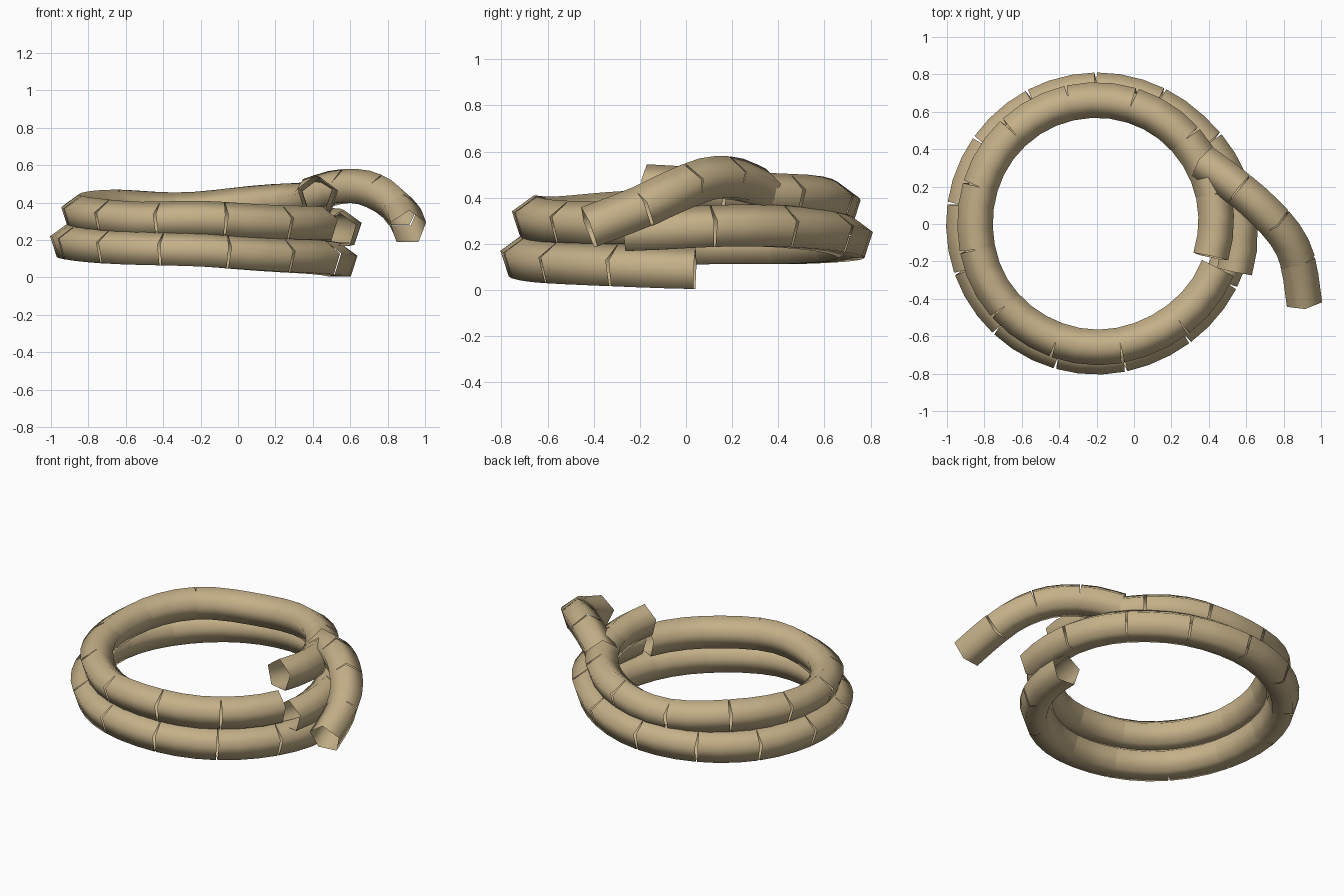
import bpy, bmesh, math
from mathutils import Vector

if "Cube" in bpy.data.objects:
    bpy.data.objects.remove(bpy.data.objects["Cube"])

tan = bpy.data.materials.new("rope tan")
tan.diffuse_color = (0.56, 0.44, 0.25, 1)
tan.use_nodes = True
tan.node_tree.nodes["Principled BSDF"].inputs["Base Color"].default_value = tan.diffuse_color

RADIUS, SIDES, SPANS = 0.1, 5, 3
CENTRE_X = -0.2


def smooth_path(keys, t):
    """Catmull-Rom through keys, t in 0..1 (keys are (parameter, a, b, ...))."""
    u = keys[0][0] + (keys[-1][0] - keys[0][0]) * t
    i = 0
    while i < len(keys) - 2 and abs(keys[i + 1][0] - keys[0][0]) < abs(u - keys[0][0]):
        i += 1
    f = (u - keys[i][0]) / (keys[i + 1][0] - keys[i][0])
    p = [keys[max(0, min(len(keys) - 1, k))] for k in range(i - 1, i + 3)]
    out = []
    for c in range(1, len(keys[0])):
        a, b, d, e = (q[c] for q in p)
        out.append(0.5 * (2 * b + (d - a) * f + (2 * a - 5 * b + 4 * d - e) * f * f
                          + (3 * b - a - 3 * d + e) * f ** 3))
    return u, out


def rope(name, point, segments):
    """Row of open five-sided sleeves; each one ends square to its own last span."""
    bm = bmesh.new()
    for s in range(segments):
        pts = [point((s + k / SPANS) / segments) for k in range(SPANS + 1)]
        rings = []
        for k, p in enumerate(pts):
            d = (pts[min(k + 1, SPANS)] - pts[max(k - 1, 0)]).normalized()
            side = d.cross(Vector((0, 0, 1))).normalized()
            up = side.cross(d)
            ring = []
            for j in range(SIDES):
                a = math.pi / 2 + math.tau * j / SIDES
                ring.append(bm.verts.new(p + RADIUS * (side * math.cos(a) + up * math.sin(a))))
            rings.append(ring)
        for r0, r1 in zip(rings, rings[1:]):
            for j in range(SIDES):
                n = (j + 1) % SIDES
                f = bm.faces.new((r0[j], r0[n], r1[n], r1[j]))
                f.smooth = True
                # faces point away from the sleeve axis
                mid = sum((v.co for v in r0 + r1), Vector()) / (2 * SIDES)
                f.normal_update()
                if f.normal.dot(f.calc_center_median() - mid) < 0:
                    f.normal_flip()
    me = bpy.data.meshes.new(name)
    bm.to_mesh(me)
    bm.free()
    me.materials.append(tan)
    ob = bpy.data.objects.new(name, me)
    bpy.context.collection.objects.link(ob)
    return ob


def coil(keys):
    def point(t):
        u, (r, z) = smooth_path(keys, t)
        a = math.radians(u)
        return Vector((CENTRE_X + r * math.cos(a), r * math.sin(a), z))
    return point


# lower turn: (angle, radius, height)
lower = [(3, .745, .085), (-30, .725, .10), (-60, .71, .115), (-90, .71, .14),
         (-130, .71, .155), (-180, .71, .19), (-225, .71, .195), (-270, .715, .22),
         (-315, .72, .26), (-345, .75, .27), (-379, .78, .25)]
rope("lower_coil", coil(lower), 14)

# upper turn, slightly tighter
upper = [(-20, .69, .28), (-60, .665, .29), (-90, .66, .31), (-120, .655, .305),
         (-150, .655, .325), (-180, .65, .345), (-225, .66, .37), (-262, .663, .355),
         (-300, .66, .395), (-330, .65, .41), (-376, .635, .445)]
rope("upper_coil", coil(upper), 12)

# loose end draped over the coils: (distance, x, y, z)
tail = [(0, .37, .33, .43), (.2, .52, .22, .475), (.41, .68, .085, .475),
        (.62, .81, -.06, .42), (.78, .875, -.2, .35), (1.03, .91, -.42, .265)]
rope("loose_end", lambda t: Vector(smooth_path(tail, t)[1]), 4)
